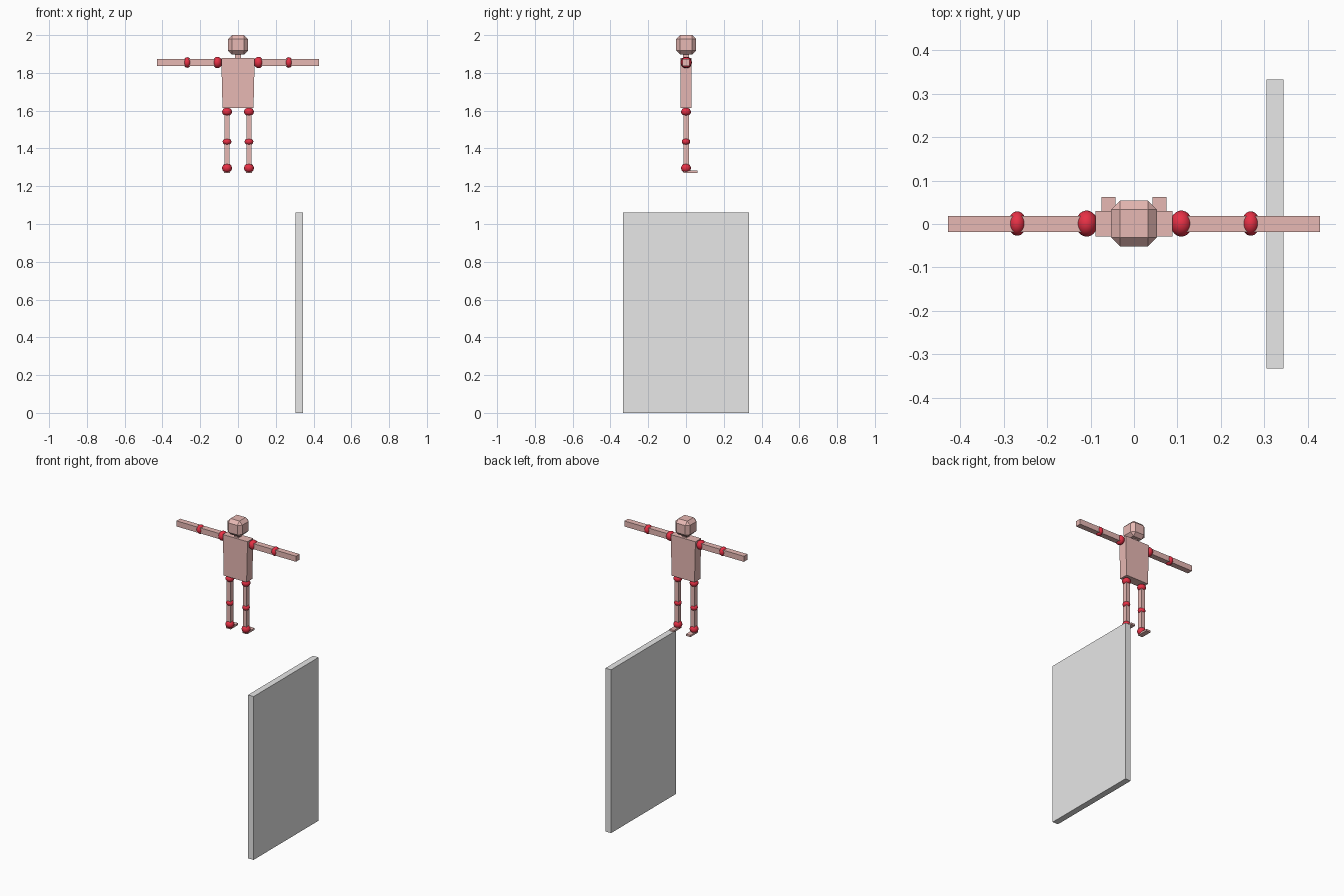
import bpy, bmesh
from mathutils import Matrix

if "Cube" in bpy.data.objects:
    bpy.data.objects.remove(bpy.data.objects["Cube"])


def material(name, rgb):
    m = bpy.data.materials.new(name)
    m.use_nodes = True
    m.diffuse_color = (*rgb, 1)
    m.node_tree.nodes["Principled BSDF"].inputs["Base Color"].default_value = (*rgb, 1)
    return m


PINK = material("dusty pink", (0.88, 0.53, 0.5))
RED = material("joint red", (0.8, 0.03, 0.06))
GREY = material("light grey", (0.8, 0.8, 0.8))


def finish(name, bm, mat, smooth=False):
    mesh = bpy.data.meshes.new(name)
    bm.to_mesh(mesh)
    bm.free()
    mesh.materials.append(mat)
    for p in mesh.polygons:
        p.use_smooth = smooth
    obj = bpy.data.objects.new(name, mesh)
    bpy.context.collection.objects.link(obj)
    return obj


def box(name, x, y, z, mat=PINK, taper=1, chamfer=0):
    """Box from (min, max) ranges; taper scales its top in x."""
    bm = bmesh.new()
    bmesh.ops.create_cube(bm, size=1)
    for v in bm.verts:
        sx = taper if v.co.z > 0 else 1
        v.co = [(r[0] + r[1]) / 2 + c * (r[1] - r[0]) * s
                for r, c, s in zip((x, y, z), v.co, (sx, 1, 1))]
    if chamfer:
        bmesh.ops.bevel(bm, geom=bm.edges[:], offset=chamfer, segments=1,
                        affect='EDGES', profile=0.5)
    return finish(name, bm, mat)


def ball(name, centre, radii):
    bm = bmesh.new()
    bmesh.ops.create_uvsphere(bm, u_segments=32, v_segments=16, radius=1)
    bm.transform(Matrix.Translation(centre) @ Matrix.Diagonal((*radii, 1)))
    return finish(name, bm, RED, smooth=True)


# Upright slab
box("slab", (0.305, 0.345), (-0.333, 0.333), (0, 1.06), GREY)

# Head, neck and torso
box("head", (-0.053, 0.053), (-0.052, 0.054), (1.897, 2.0), chamfer=0.021)
box("neck", (-0.015, 0.015), (-0.015, 0.015), (1.87, 1.905))
box("torso", (-0.082, 0.082), (-0.029, 0.03), (1.615, 1.88), taper=1.08)

# Limbs, mirrored left and right
for side, s in (("left", 1), ("right", -1)):
    def span(a, b):
        return tuple(sorted((s * a, s * b)))

    arm_y, arm_z = (-0.018, 0.019), (1.837, 1.873)
    ball(side + "_shoulder", (s * 0.109, 0.001, 1.855), (0.025, 0.03, 0.03))
    box(side + "_upper_arm", span(0.11, 0.268), arm_y, arm_z)
    ball(side + "_elbow", (s * 0.269, 0.001, 1.855), (0.021, 0.028, 0.028))
    box(side + "_forearm", span(0.27, 0.429), arm_y, arm_z)

    leg_x, leg_y = span(0.044, 0.071), (-0.014, 0.015)
    ball(side + "_hip", (s * 0.058, 0, 1.594), (0.026, 0.026, 0.022))
    box(side + "_thigh", leg_x, leg_y, (1.437, 1.594))
    ball(side + "_knee", (s * 0.058, 0, 1.436), (0.023, 0.022, 0.019))
    box(side + "_shin", leg_x, leg_y, (1.29, 1.435))
    ball(side + "_ankle", (s * 0.058, 0, 1.296), (0.026, 0.026, 0.025))
    box(side + "_foot", span(0.043, 0.075), (-0.014, 0.062), (1.27, 1.282))
